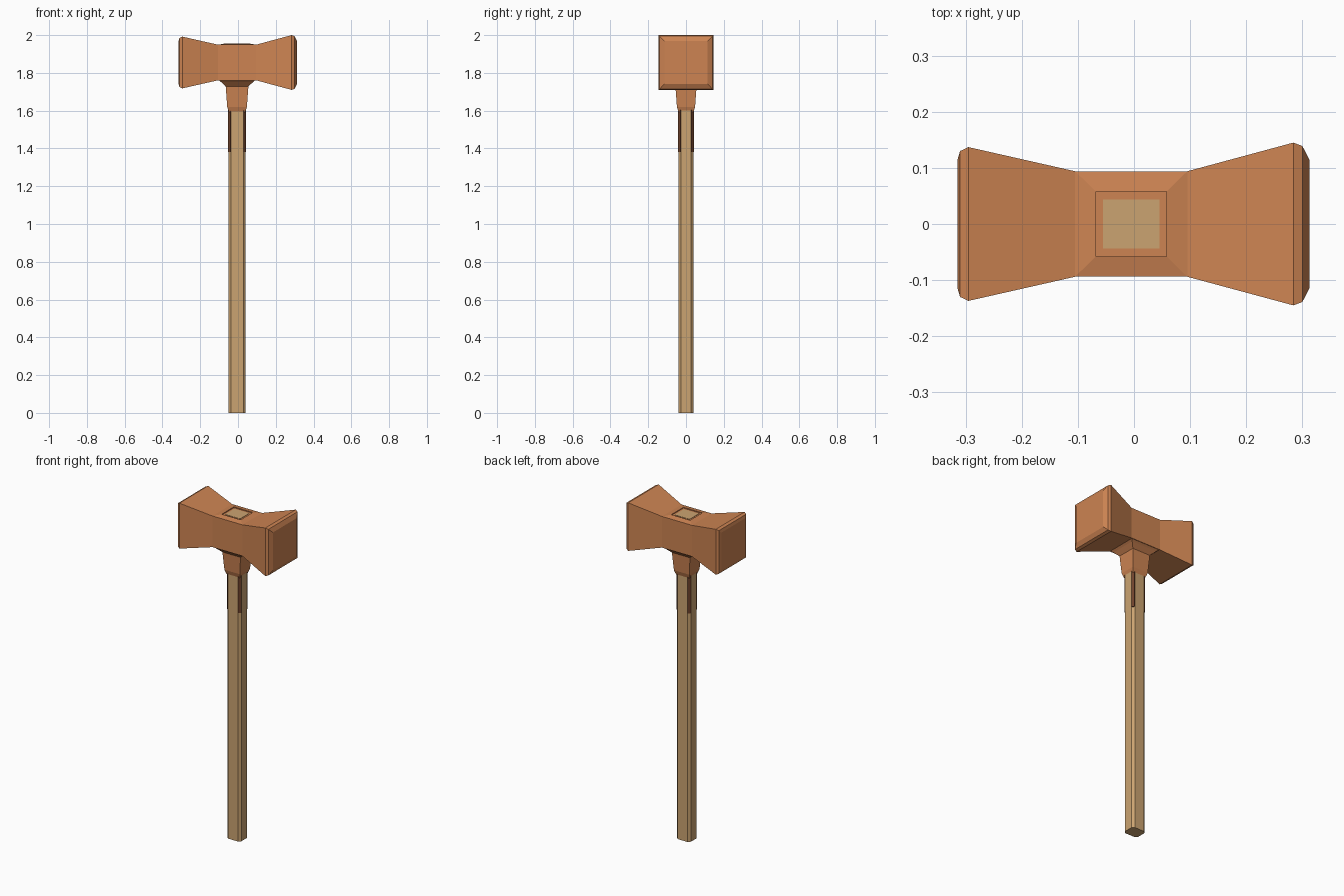
import bpy, bmesh
from mathutils import Vector

cube = bpy.data.objects.get("Cube")
if cube:
    bpy.data.objects.remove(cube, do_unlink=True)


def material(name, rgb):
    m = bpy.data.materials.new(name)
    m.use_nodes = True
    m.diffuse_color = (*rgb, 1)
    m.node_tree.nodes["Principled BSDF"].inputs["Base Color"].default_value = (*rgb, 1)
    return m


copper = material("copper", (0.61, 0.23, 0.085))
wood = material("wood", (0.6, 0.37, 0.165))
dark_rust = material("dark rust", (0.16, 0.055, 0.025))

CX = -0.005   # shaft axis
HZ = 1.855    # height of the head axis


def loft(name, mat, rings):
    """Skin a closed solid through a list of equal-length point rings."""
    bm = bmesh.new()
    loops = [[bm.verts.new(p) for p in ring] for ring in rings]
    n = len(loops[0])
    for a, b in zip(loops, loops[1:]):
        for i in range(n):
            j = (i + 1) % n
            bm.faces.new((a[i], a[j], b[j], b[i]))
    bm.faces.new(loops[0])
    bm.faces.new(loops[-1])
    bmesh.ops.recalc_face_normals(bm, faces=bm.faces)
    mesh = bpy.data.meshes.new(name)
    bm.to_mesh(mesh)
    bm.free()
    mesh.materials.append(mat)
    obj = bpy.data.objects.new(name, mesh)
    bpy.context.collection.objects.link(obj)
    return obj


CORNERS = ((-1, -1), (1, -1), (1, 1), (-1, 1))


def flat_ring(hx, hy, z):
    return [(CX + sx * hx, sy * hy, z) for sx, sy in CORNERS]


def chamfered_ring(hx, hy, c, z):
    pts = []
    for sx, sy in CORNERS:
        pair = [(CX + sx * (hx - c), sy * hy, z), (CX + sx * hx, sy * (hy - c), z)]
        pts += pair if sx * sy < 0 else pair[::-1]
    return pts


# Flared head: square sections along x, with bevelled striking faces
sections = [(-0.315, 0.113), (-0.31, 0.13), (-0.295, 0.137), (-0.105, 0.094),
            (0.095, 0.094), (0.284, 0.145), (0.3, 0.139), (0.313, 0.114)]
loft("hammer_head", copper,
     [[(x, sy * h, HZ + sz * h) for sy, sz in CORNERS] for x, h in sections])

# Low raised eye on top, with a shallow sunken floor round the shaft end
loft("head_eye", copper, [flat_ring(0.1, 0.094, 1.949), flat_ring(0.063, 0.058, 1.956),
                          flat_ring(0.063, 0.058, 1.951), flat_ring(0.05, 0.044, 1.951)])
loft("shaft_end", wood, [flat_ring(0.05, 0.044, 1.9), flat_ring(0.05, 0.044, 1.953)])

# Tapered socket under the head
loft("socket", copper, [flat_ring(hx, hy, z) for hx, hy, z in (
    (0.098, 0.092, 1.762), (0.085, 0.08, 1.752), (0.06, 0.056, 1.728),
    (0.052, 0.048, 1.62), (0.043, 0.039, 1.592))])

# Long shaft with chamfered corners
HX, HY, C = 0.046, 0.04, 0.013
loft("shaft", wood, [chamfered_ring(HX, HY, C, z) for z in (0, 1.7)])

# Thin strips down the four corners below the socket
for sx, sy in CORNERS:
    a = Vector((CX + sx * (HX - C), sy * HY, 0))
    b = Vector((CX + sx * HX, sy * (HY - C), 0))
    out = Vector((sx, sy, 0)).normalized() * 0.003
    side = "left" if sx > 0 else "right"
    depth = "back" if sy > 0 else "front"
    loft(f"corner_strip_{depth}_{side}", dark_rust,
         [[p + Vector((0, 0, z)) for p in (a, b, b + out, a + out)] for z in (1.38, 1.61)])
